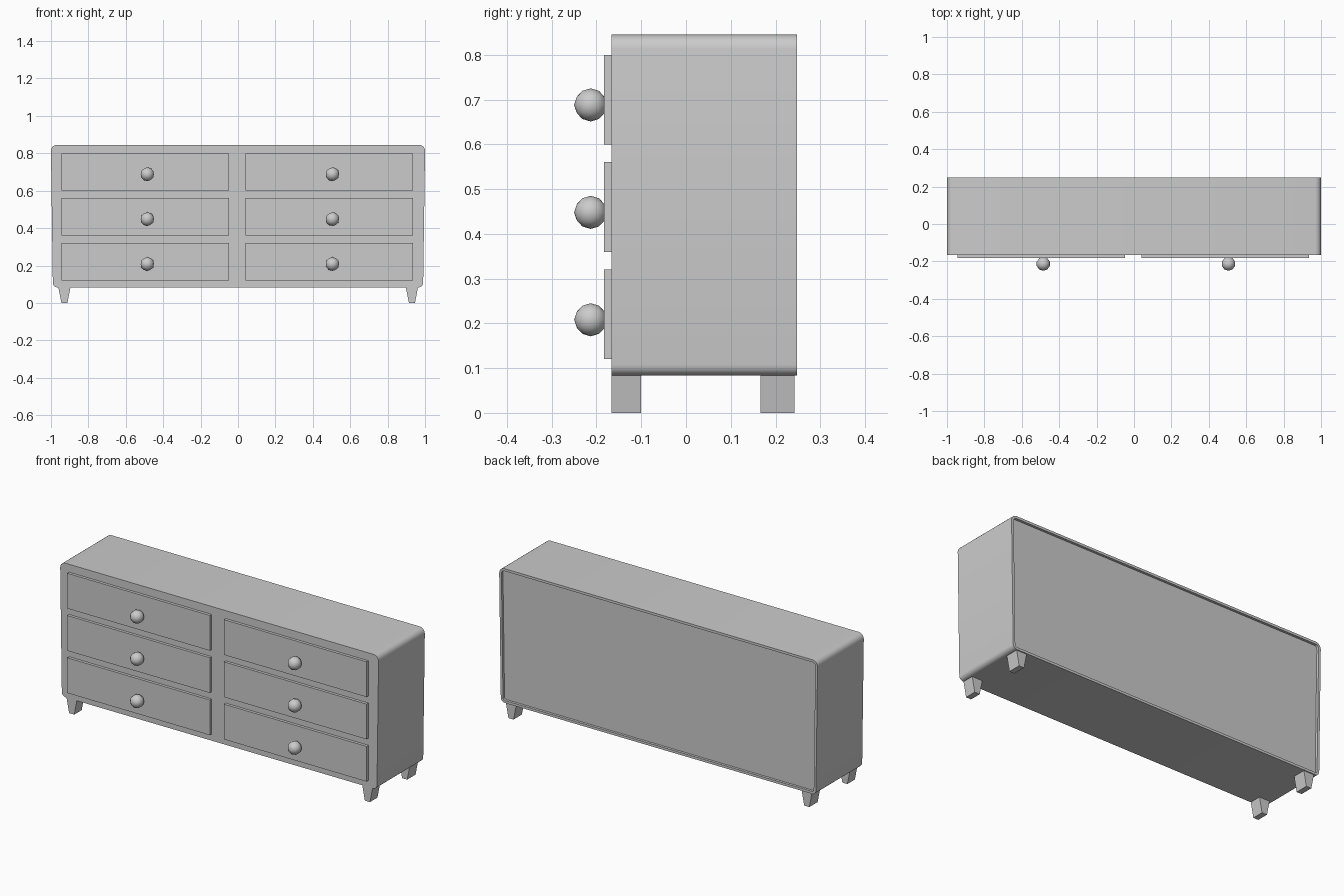
import bpy, bmesh, math

default = bpy.data.objects.get("Cube")
if default:
    bpy.data.objects.remove(default, do_unlink=True)

GREY = (0.6, 0.6, 0.6, 1)
paint = bpy.data.materials.new("plain grey")
paint.use_nodes = True
paint.diffuse_color = GREY
paint.node_tree.nodes["Principled BSDF"].inputs["Base Color"].default_value = GREY


def make_object(name, bm, smooth=False):
    bmesh.ops.recalc_face_normals(bm, faces=bm.faces[:])
    mesh = bpy.data.meshes.new(name)
    bm.to_mesh(mesh)
    bm.free()
    mesh.materials.append(paint)
    obj = bpy.data.objects.new(name, mesh)
    bpy.context.collection.objects.link(obj)
    if smooth:
        bpy.ops.object.select_all(action='DESELECT')
        obj.select_set(True)
        bpy.context.view_layer.objects.active = obj
        bpy.ops.object.shade_smooth_by_angle(angle=math.radians(35))
    return obj


def prism(bm, profile, y0, y1):
    """Extrude an x-z outline along y and return the back face."""
    front = [bm.verts.new((x, y0, z)) for x, z in profile]
    back = [bm.verts.new((x, y1, z)) for x, z in profile]
    bm.faces.new(front)
    for i in range(len(front)):
        j = (i + 1) % len(front)
        bm.faces.new((front[i], front[j], back[j], back[i]))
    return bm.faces.new(back)


def rounded_outline(steps=5):
    """Cabinet outline, slightly narrower at the foot."""
    corners = [(0.99, 0.083, 0.025, -90), (1.0, 0.845, 0.032, 0),
               (-1.0, 0.845, 0.032, 90), (-0.99, 0.083, 0.025, 180)]
    pts = []
    for x, z, r, start in corners:
        cx = x - math.copysign(r, x)
        cz = z - r if z > 0.5 else z + r
        for i in range(steps + 1):
            a = math.radians(start + 90 * i / steps)
            pts.append((cx + r * math.cos(a), cz + r * math.sin(a)))
    return pts


# Cabinet shell with a recessed back panel
bm = bmesh.new()
back = prism(bm, rounded_outline(), -0.167, 0.248)
bmesh.ops.recalc_face_normals(bm, faces=bm.faces[:])
bmesh.ops.inset_region(bm, faces=[back], thickness=0.014)
pushed = bmesh.ops.extrude_face_region(bm, geom=[back])["geom"]
bmesh.ops.translate(bm, vec=(0, -0.014, 0),
                    verts=[g for g in pushed if isinstance(g, bmesh.types.BMVert)])
if back.is_valid:
    bmesh.ops.delete(bm, geom=[back], context='FACES_ONLY')
make_object("cabinet", bm, smooth=True)

# Two columns of three drawers, each with a round knob
for side, x0, knob_x in (("right", -0.945, -0.485), ("left", 0.04, 0.505)):
    for row, level in enumerate(("bottom", "middle", "top")):
        z0 = 0.12 + 0.24 * row
        x1 = x0 + 0.896
        bm = bmesh.new()
        prism(bm, [(x0, z0), (x1, z0), (x1, z0 + 0.2), (x0, z0 + 0.2)], -0.183, -0.16)
        make_object(f"{level}_{side}_drawer", bm)

        bm = bmesh.new()
        bmesh.ops.create_icosphere(bm, subdivisions=2, radius=0.037)
        bmesh.ops.translate(bm, verts=bm.verts[:], vec=(knob_x, -0.213, z0 + 0.088))
        make_object(f"{level}_{side}_knob", bm, smooth=True)

# Four legs tapering sideways towards the floor
for side, x in (("right", -0.928), ("left", 0.93)):
    for end, y0, y1 in (("front", -0.167, -0.1), ("back", 0.167, 0.242)):
        bm = bmesh.new()
        prism(bm, [(x - 0.016, 0), (x + 0.016, 0), (x + 0.033, 0.086), (x - 0.033, 0.086)], y0, y1)
        make_object(f"{end}_{side}_leg", bm)
